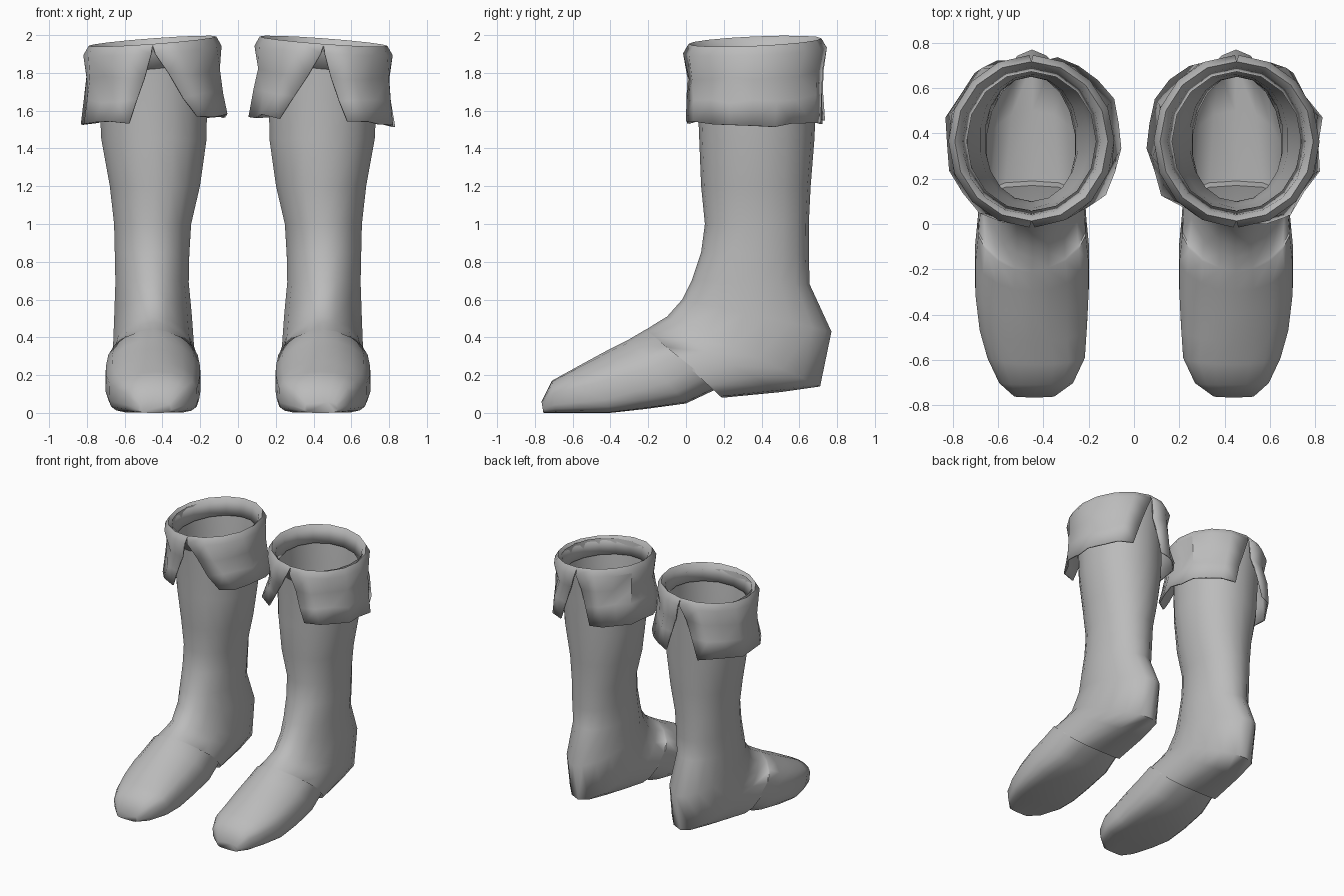
import bpy, bmesh, math, random

if "Cube" in bpy.data.objects:
    bpy.data.objects.remove(bpy.data.objects["Cube"])

random.seed(4)
grey = bpy.data.materials.new("grey_leather")
grey.diffuse_color = (0.5, 0.5, 0.5, 1)
grey.use_nodes = True
grey.node_tree.nodes["Principled BSDF"].inputs["Base Color"].default_value = grey.diffuse_color

# Boot cross-sections: front/top point (y, z), back/bottom point (y, z),
# centre x, half width, squareness of the upper and lower halves
SECTIONS = [
    (0.04, 1.93, 0.71, 1.94, 0.455, 0.305, 2.1, 2.1),
    (0.06, 1.70, 0.69, 1.70, 0.450, 0.290, 2.1, 2.1),
    (0.07, 1.45, 0.68, 1.45, 0.445, 0.283, 2.1, 2.1),
    (0.08, 1.20, 0.66, 1.20, 0.440, 0.242, 2.1, 2.1),
    (0.10, 1.00, 0.65, 1.00, 0.452, 0.207, 2.1, 2.1),
    (0.08, 0.85, 0.65, 0.83, 0.455, 0.200, 2.1, 2.1),
    (0.03, 0.70, 0.655, 0.68, 0.455, 0.197, 2.0, 2.0),
    (-0.02, 0.60, 0.77, 0.43, 0.450, 0.208, 1.9, 1.8),
    (-0.10, 0.51, 0.71, 0.14, 0.447, 0.218, 1.85, 2.0),
    (-0.15, 0.48, 0.50, 0.11, 0.447, 0.228, 1.8, 2.4),
    (-0.205, 0.445, 0.19, 0.08, 0.450, 0.240, 1.8, 3.0),
    (-0.215, 0.44, 0.17, 0.13, 0.450, 0.241, 1.8, 3.0),
    (-0.30, 0.39, 0.00, 0.05, 0.450, 0.254, 1.8, 3.3),
    (-0.40, 0.34, -0.22, 0.02, 0.450, 0.253, 1.8, 4.0),
    (-0.52, 0.275, -0.40, 0.00, 0.445, 0.240, 1.9, 5.0),
    (-0.62, 0.22, -0.55, 0.00, 0.432, 0.218, 2.1, 5.0),
    (-0.71, 0.17, -0.69, 0.00, 0.432, 0.165, 2.3, 5.0),
    (-0.765, 0.06, -0.755, 0.00, 0.440, 0.090, 2.3, 4.0),
]
SEGMENTS = 18


def spow(v, e):
    return math.copysign(abs(v) ** e, v)


def finish(bm, name, angle):
    bmesh.ops.recalc_face_normals(bm, faces=bm.faces)
    mesh = bpy.data.meshes.new(name)
    bm.to_mesh(mesh)
    bm.free()
    mesh.materials.append(grey)
    ob = bpy.data.objects.new(name, mesh)
    bpy.context.collection.objects.link(ob)
    bpy.ops.object.select_all(action='DESELECT')
    ob.select_set(True)
    bpy.context.view_layer.objects.active = ob
    bpy.ops.object.shade_smooth_by_angle(angle=math.radians(angle))
    return ob


def bridge(bm, rows, closed):
    for a, b in zip(rows, rows[1:]):
        n = len(a)
        for i in range(n if closed else n - 1):
            j = (i + 1) % n
            bm.faces.new((a[i], a[j], b[j], b[i]))


def boot(side, name):
    """Shaft, heel and foot as one loft that turns at the ankle, open at the top."""
    bm = bmesh.new()
    rows = []
    for ay, az, by, bz, cx, hw, upper, lower in SECTIONS:
        row = []
        for i in range(SEGMENTS):
            t = 2 * math.pi * (i + 0.5) / SEGMENTS
            c, s = math.cos(t), math.sin(t)
            e = 2 / (lower if s < 0 else upper)
            x, k = spow(c, e), spow(s, e)
            f = 0.5 - 0.5 * k
            row.append(bm.verts.new((side * (cx + hw * x),
                                     ay + (by - ay) * f, az + (bz - az) * f)))
        rows.append(row)
    bridge(bm, rows, True)
    bm.faces.new(rows[-1])  # toe tip
    return finish(bm, name, 60)


# Cuff rows: radius, drop below the rim, opening of the notch (0 to 1)
CUFF_ROWS = ((0.285, 0.13, 0), (0.305, 0.03, 0), (0.338, 0.0, 0), (0.366, 0.05, 0.06),
             (0.358, 0.17, 0.35), (0.368, 0.29, 0.68), (0.382, None, 1))


def cuff(side, name):
    """Folded-over top: outer and inner crumpled flaps parted at front and back."""
    bm = bmesh.new()
    cols = 9
    # direction of the flap, widest notch angle at its front and back edges
    for u_sign, front, back in ((1, 20, 24), (-1, 40, 18)):
        rows = []
        for level, (r, drop, opening) in enumerate(CUFF_ROWS):
            row = []
            for i in range(cols):
                f = i / (cols - 1)
                lo, hi = opening * front, 180 - opening * back
                t = math.radians(lo + f * (hi - lo))
                ux, uy = u_sign * math.sin(t), -math.cos(t)
                rim = 1.968 - 0.025 * ux + 0.015 * uy
                z = 1.55 - 0.025 * ux if drop is None else rim - drop
                rr = r
                if level >= 4:  # pleats and crumples
                    rr += (0.008 if i % 2 else -0.012) + random.uniform(-0.012, 0.006)
                    z += random.uniform(-0.012, 0.012)
                if level == 6 and ux < -0.7:
                    rr += 0.02
                stretch = 1.04 if level >= 2 else 1.08
                row.append(bm.verts.new((side * (0.453 + rr * ux),
                                         0.365 + stretch * rr * uy, z)))
            rows.append(row)
        bridge(bm, rows, False)
    bmesh.ops.remove_doubles(bm, verts=bm.verts, dist=0.001)
    bmesh.ops.triangulate(bm, faces=bm.faces)
    ob = finish(bm, name, 40)
    mod = ob.modifiers.new("thickness", 'SOLIDIFY')
    mod.thickness = 0.012
    return ob


for side, label in ((1, "right"), (-1, "left")):
    boot(side, label + "_boot")
    cuff(side, label + "_cuff")
